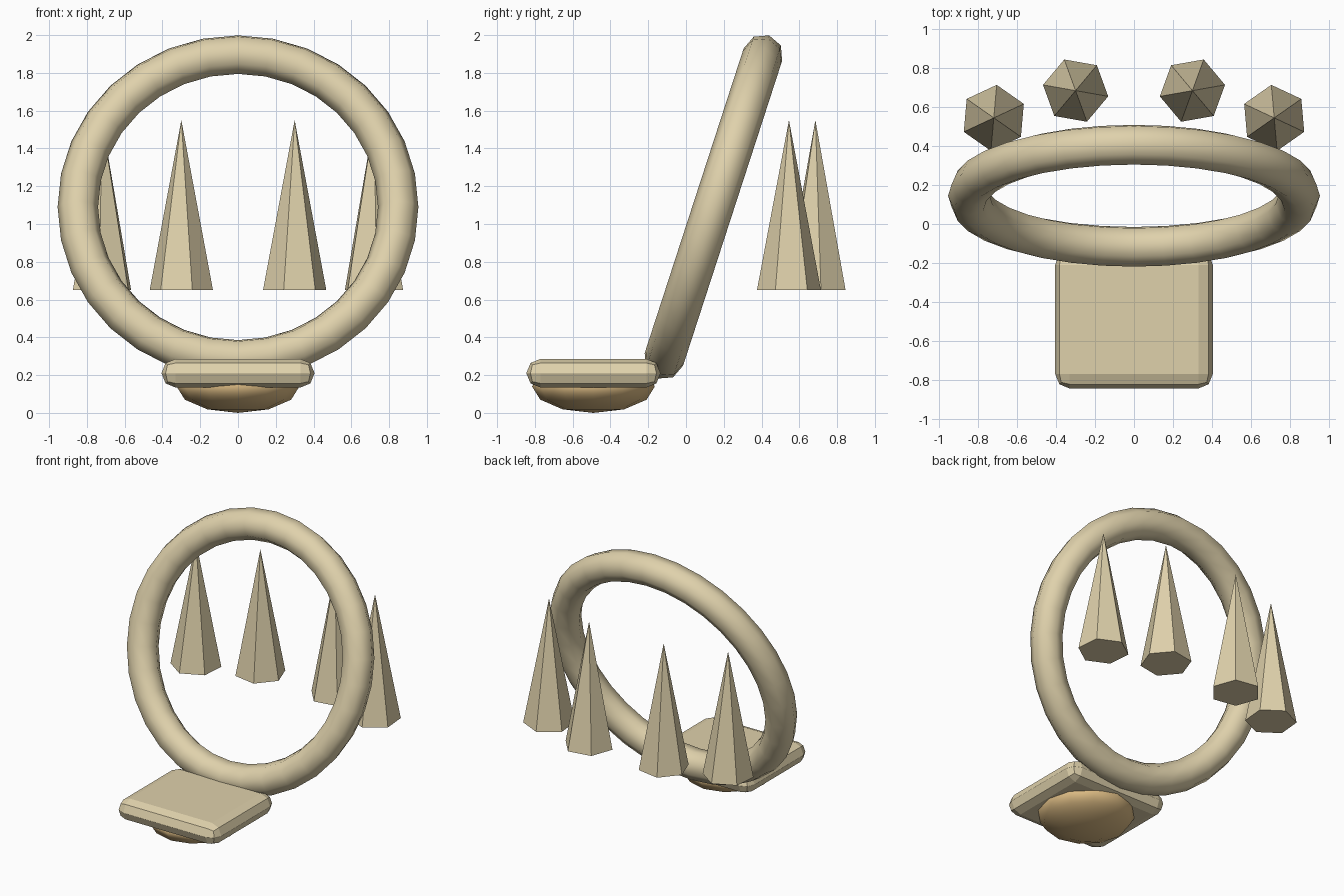
import bpy
from math import radians

cube = bpy.data.objects.get("Cube")
if cube:
    bpy.data.objects.remove(cube, do_unlink=True)


def material(name, colour):
    m = bpy.data.materials.new(name)
    m.use_nodes = True
    m.diffuse_color = (*colour, 1)
    m.node_tree.nodes["Principled BSDF"].inputs["Base Color"].default_value = (*colour, 1)
    return m


sand = material("pale sand", (0.74, 0.64, 0.41))
amber = material("warm amber", (0.72, 0.50, 0.23))


def finish(name, mat, smooth=False):
    ob = bpy.context.object
    ob.name = name
    ob.data.materials.append(mat)
    if smooth:
        bpy.ops.object.shade_smooth()
    return ob


# Tilted ring
bpy.ops.mesh.primitive_torus_add(
    major_radius=0.848, minor_radius=0.107, major_segments=32, minor_segments=8,
    location=(0, 0.145, 1.09), rotation=(radians(72), 0, 0))
finish("ring", sand, smooth=True)

# Bevelled base slab
bpy.ops.mesh.primitive_cube_add(size=1, location=(0, -0.49, 0.21))
slab = finish("base_slab", sand)
slab.scale = (0.81, 0.71, 0.152)
bpy.ops.object.transform_apply(location=False, rotation=False, scale=True)
bevel = slab.modifiers.new("rounded edges", "BEVEL")
bevel.width = 0.075
bevel.segments = 2

# Flattened dome under the slab
bpy.ops.mesh.primitive_uv_sphere_add(
    segments=12, ring_count=6, radius=1, location=(0, -0.49, 0.14))
dome = finish("under_dome", amber, smooth=True)
dome.scale = (0.325, 0.325, 0.14)

# Four floating six-sided spikes, mirrored left and right
for label, x, y, turn in (("inner", 0.30, 0.685, 10), ("outer", 0.72, 0.545, 35)):
    for side, sign in (("left", 1), ("right", -1)):
        bpy.ops.mesh.primitive_cone_add(
            vertices=6, radius1=0.17, radius2=0, depth=0.9,
            location=(sign * x, y, 1.10),
            rotation=(0, 0, radians(sign * turn + 30)))
        finish(f"{label}_spike_{side}", sand)
